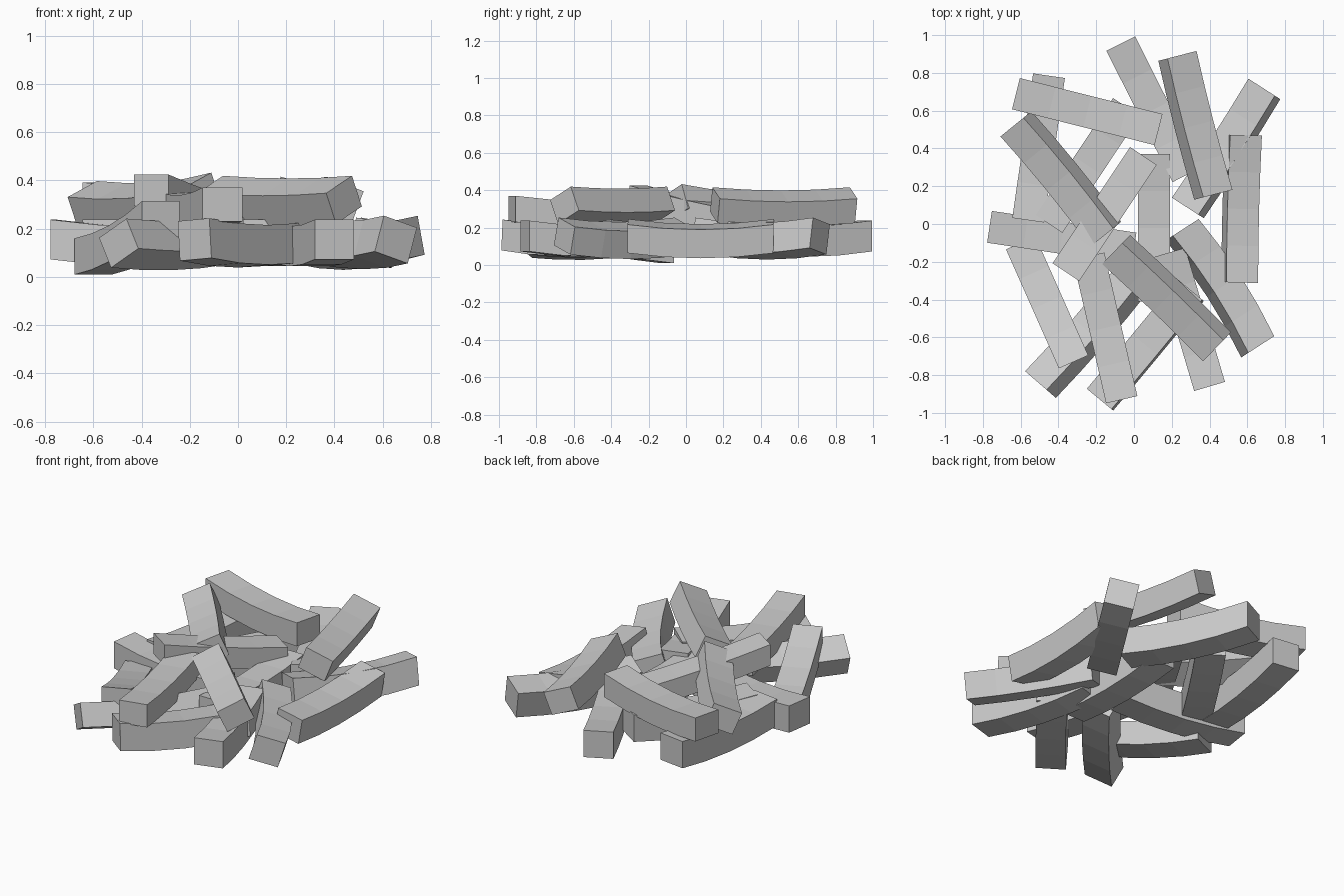
import bpy, bmesh, math
from mathutils import Vector

if "Cube" in bpy.data.objects:
    bpy.data.objects.remove(bpy.data.objects["Cube"])

WIDTH, SEGS = 0.17, 4


def stick(name, a, b, roll=0, sag=0.028, side=0.0, thick=0.165):
    """Bent square bar with upright end cuts, from end centre a to end centre b."""
    a, b = Vector(a), Vector(b)
    d = Vector((b.x - a.x, b.y - a.y, 0)).normalized()
    s = Vector((0, 0, 1)).cross(d)
    u = Vector((0, 0, 1))
    r = math.radians(roll)
    up = u * math.cos(r) + s * math.sin(r)
    left = s * math.cos(r) - u * math.sin(r)
    bend = s * side - up * sag
    l, n = left * WIDTH / 2, up * thick / 2
    bm = bmesh.new()
    rings = []
    for i in range(SEGS + 1):
        t = i / SEGS
        p = a.lerp(b, t) + bend * (4 * t * (1 - t))
        rings.append([bm.verts.new(p + l * x + n * y)
                      for x, y in ((-1, -1), (1, -1), (1, 1), (-1, 1))])
    for q, w in zip(rings, rings[1:]):
        for k in range(4):
            j = (k + 1) % 4
            bm.faces.new((q[k], q[j], w[j], w[k]))
    bm.faces.new(rings[0])
    bm.faces.new(rings[-1])
    bmesh.ops.recalc_face_normals(bm, faces=bm.faces)
    me = bpy.data.meshes.new(name)
    bm.to_mesh(me)
    bm.free()
    bpy.context.collection.objects.link(bpy.data.objects.new(name, me))


L = 0.155   # height of the lower layer
T = 0.32    # height of the upper layer
THIN = 0.14

# Lower layer
stick("stick_back", (-0.07, 0.955, L), (0.28, 0.26, L))
stick("stick_back_right", (0.69, 0.715, L), (0.285, 0.085, L), -12)
stick("stick_right", (0.58, 0.47, L), (0.56, -0.31, L), 10, thick=0.155)
stick("stick_right_low", (0.255, -0.03, L), (0.655, -0.65, L), 17, 0.025, 0.03, 0.155)
stick("stick_centre", (0.105, 0.37, L), (0.105, -0.41, L))
stick("stick_front_right", (0.40, -0.86, L), (0.19, -0.15, L))
stick("stick_front", (-0.18, -0.93, L), (0.30, -0.35, L), 4)
stick("stick_front_left", (-0.495, -0.85, 0.14), (0.0, -0.28, L), 28, 0.02, thick=0.14)
stick("stick_left", (-0.765, -0.015, L), (0.0, -0.13, L))
stick("stick_left_back", (-0.45, 0.785, L), (-0.56, 0.02, L))
stick("stick_middle_back", (-0.04, 0.62, L), (-0.45, 0.0, L))

# Leaning sticks
stick("stick_left_leaning", (-0.60, -0.10, 0.085), (-0.32, -0.73, 0.24), 0, 0.025, thick=0.15)
stick("stick_centre_leaning", (-0.36, -0.255, 0.36), (0.05, 0.36, 0.22), 0, 0.01, thick=0.13)

# Upper layer
stick("stick_top_front", (-0.065, -0.93, 0.30), (-0.24, -0.17, 0.28), 0, 0.02, thick=THIN)
stick("stick_top_back_left", (-0.625, 0.69, T), (0.13, 0.50, T), thick=0.145)
stick("stick_top_left", (-0.625, 0.53, 0.30), (-0.15, -0.055, 0.335), -23, 0.025, thick=THIN)
stick("stick_top_back_right", (0.23, 0.89, T), (0.42, 0.155, T), 21, 0.018, thick=THIN)
stick("stick_top_right", (-0.095, -0.135, T), (0.44, -0.65, T), -25, 0.012, thick=THIN)
